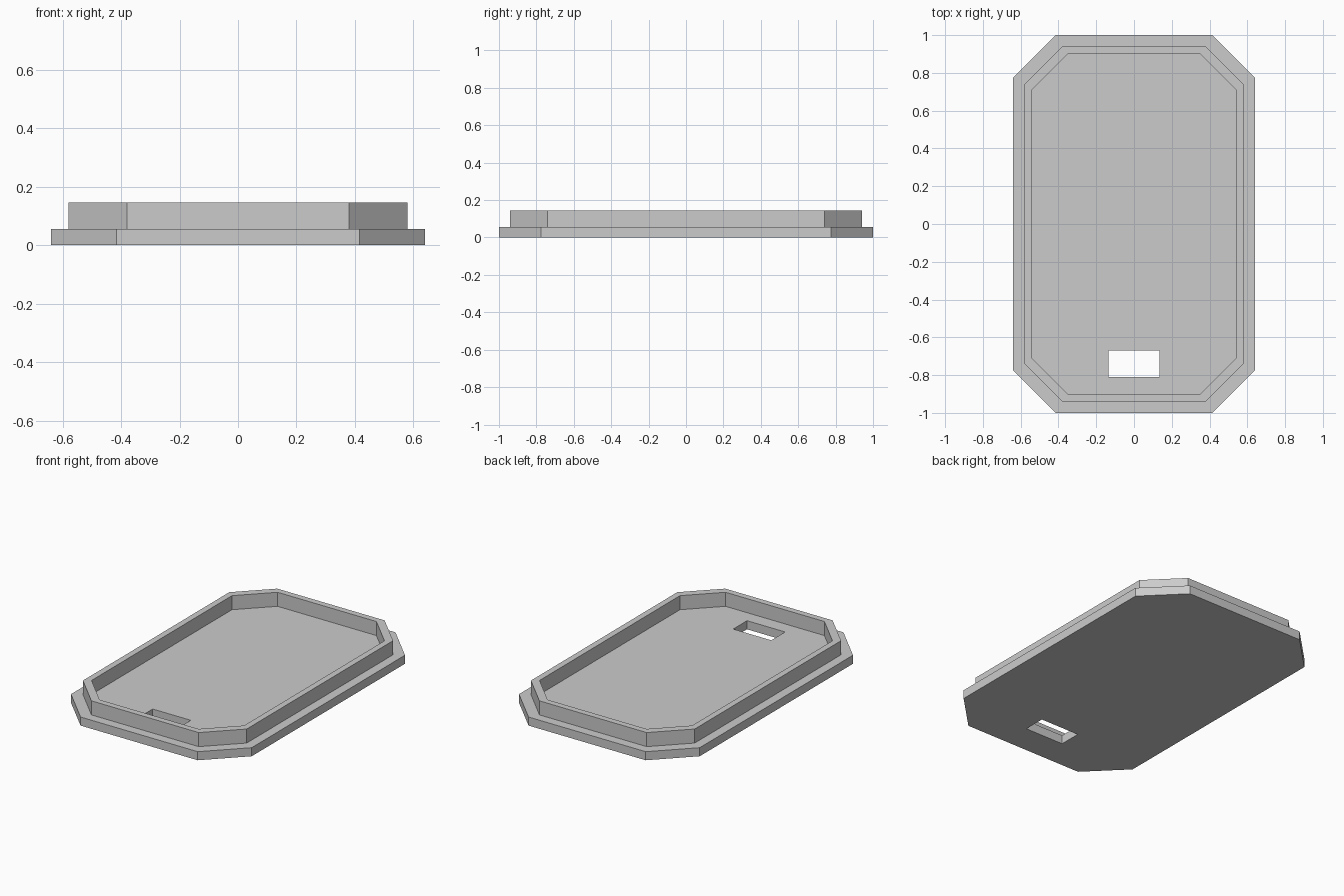
import bpy
import bmesh

cube = bpy.data.objects.get("Cube")
if cube:
    bpy.data.objects.remove(cube, do_unlink=True)

grey = bpy.data.materials.new("plain_grey")
grey.use_nodes = True
colour = (0.6, 0.6, 0.6, 1)
grey.diffuse_color = colour
grey.node_tree.nodes["Principled BSDF"].inputs["Base Color"].default_value = colour


def octagon(x, y, cut):
    """Rectangle outline with its four corners cut off at 45 degrees."""
    a, b = x - cut, y - cut
    return [(x, -b), (x, b), (a, y), (-a, y), (-x, b), (-x, -b), (-a, -y), (a, -y)]


def plate(name, outer, inner, bottom, top):
    """Extruded outline with an opening through it."""
    bm = bmesh.new()
    edges = []
    for outline in (outer, inner):
        verts = [bm.verts.new((x, y, bottom)) for x, y in outline]
        edges += [bm.edges.new((verts[i - 1], v)) for i, v in enumerate(verts)]
    bmesh.ops.triangle_fill(bm, edges=edges, use_beauty=True, normal=(0, 0, 1))
    result = bmesh.ops.extrude_face_region(bm, geom=bm.faces[:], use_keep_orig=True)
    raised = [g for g in result["geom"] if isinstance(g, bmesh.types.BMVert)]
    bmesh.ops.translate(bm, verts=raised, vec=(0, 0, top - bottom))
    bmesh.ops.recalc_face_normals(bm, faces=bm.faces[:])
    mesh = bpy.data.meshes.new(name)
    bm.to_mesh(mesh)
    bm.free()
    mesh.materials.append(grey)
    obj = bpy.data.objects.new(name, mesh)
    bpy.context.collection.objects.link(obj)
    return obj


# Base plate with a rectangular slot near the front
slot = [(-0.135, -0.81), (0.135, -0.81), (0.135, -0.67), (-0.135, -0.67)]
plate("base_plate", octagon(0.64, 1.0, 0.225), slot, 0, 0.055)

# Raised rim standing on the base
plate("raised_rim", octagon(0.58, 0.94, 0.2), octagon(0.54, 0.9, 0.19), 0.055, 0.145)
